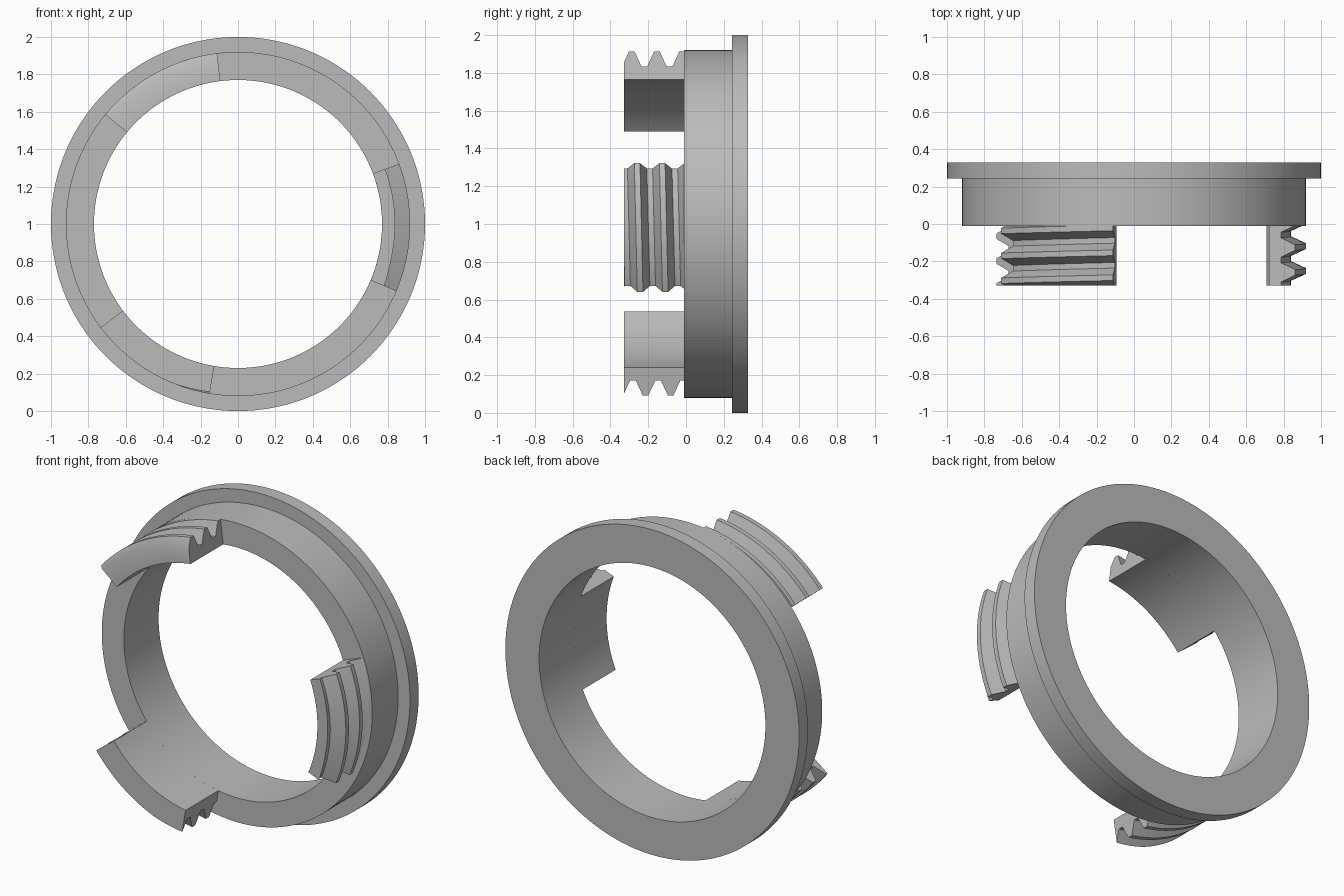
import bpy, bmesh, math

cube = bpy.data.objects.get("Cube")
if cube:
    bpy.data.objects.remove(cube, do_unlink=True)

INNER, ROOT, BODY, FLANGE = 0.77, 0.84, 0.92, 1.0
FRONT, SEAT, STEP, BACK = -0.328, -0.01, 0.243, 0.328
PITCH, FLAT = 0.133, 0.015

grey = bpy.data.materials.new("plain grey")
grey.use_nodes = True
colour = (0.5, 0.5, 0.5, 1)
grey.diffuse_color = colour
grey.node_tree.nodes["Principled BSDF"].inputs["Base Color"].default_value = colour


def sweep(name, sections, closed):
    """Skin (angle, [(radius, y), ...]) sections around the y axis."""
    bm = bmesh.new()
    rows = [[bm.verts.new((r * math.cos(a), y, 1 + r * math.sin(a))) for r, y in pts]
            for a, pts in sections]
    n = len(rows[0])
    pairs = list(zip(rows, rows[1:]))
    if closed:
        pairs.append((rows[-1], rows[0]))
    else:
        bm.faces.new(rows[0])
        bm.faces.new(rows[-1])
    for a, b in pairs:
        for i in range(n):
            j = (i + 1) % n
            bm.faces.new((a[i], a[j], b[j], b[i]))
    bmesh.ops.remove_doubles(bm, verts=bm.verts[:], dist=1e-5)
    bmesh.ops.recalc_face_normals(bm, faces=bm.faces[:])
    mesh = bpy.data.meshes.new(name)
    bm.to_mesh(mesh)
    bm.free()
    mesh.materials.append(grey)
    obj = bpy.data.objects.new(name, mesh)
    bpy.context.collection.objects.link(obj)
    bpy.ops.object.select_all(action='DESELECT')
    obj.select_set(True)
    bpy.context.view_layer.objects.active = obj
    bpy.ops.object.shade_smooth_by_angle(angle=math.radians(25))


def thread_radius(y, crest):
    """Radius of the trapezoid thread at y, given one crest position."""
    d = abs((y - crest + PITCH / 2) % PITCH - PITCH / 2)
    t = (d - FLAT) / (PITCH / 2 - 2 * FLAT)
    return BODY - (BODY - ROOT) * min(1, max(0, t))


def thread_section(angle):
    """Cross-section of a threaded tab, with the helix clipped to the tab."""
    crest = -0.154 - PITCH * (angle - 97) / 360
    ys = [FRONT, SEAT]
    for k in range(-5, 6):
        c = crest + k * PITCH
        ys += [c - FLAT, c + FLAT, c + PITCH / 2 - FLAT, c + PITCH / 2 + FLAT]
    ys = sorted(min(SEAT, max(FRONT, y)) for y in ys)
    return [(INNER, SEAT), (INNER, FRONT)] + [(thread_radius(y, crest), y) for y in ys]


# Stepped ring with a wide rear flange
profile = [(INNER, SEAT), (BODY, SEAT), (BODY, STEP),
           (FLANGE, STEP), (FLANGE, BACK), (INNER, BACK)]
sweep("flanged_ring", [(math.tau * i / 144, profile) for i in range(144)], True)

# Three tabs that carry pieces of one helical thread
for name, turn in (("left", 0), ("upper", 120), ("lower", 240)):
    angles = [turn - 23 + 43.5 * i / 18 for i in range(19)]
    sweep(name + "_threaded_tab",
          [(math.radians(a), thread_section(a)) for a in angles], False)
